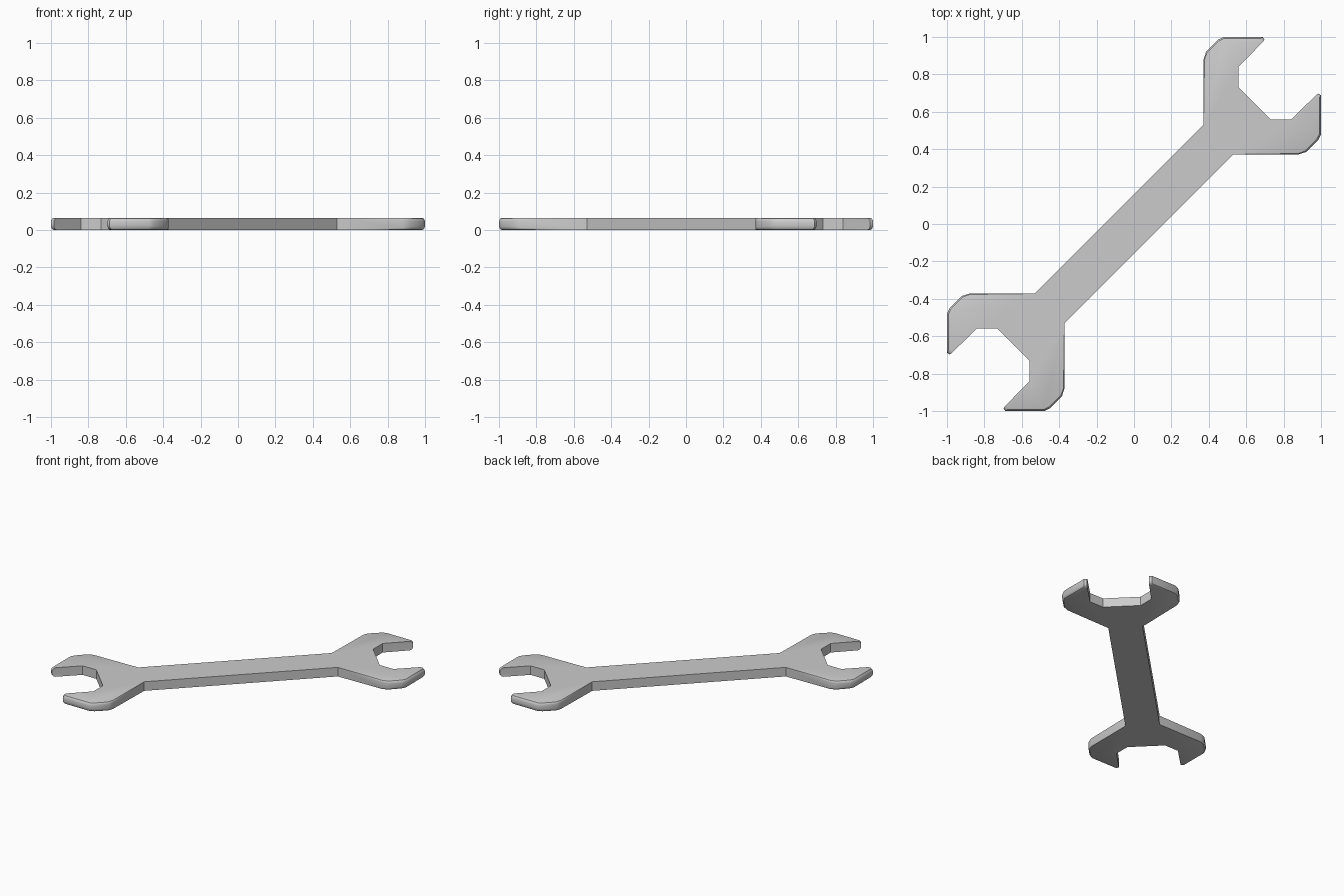
import bpy, bmesh, math

if "Cube" in bpy.data.objects:
    bpy.data.objects.remove(bpy.data.objects["Cube"])

H = 0.065      # plate thickness
STEPS = 3      # segments of the edge rounding

# Half of one jaw head: outline x, y, inset x, y on the flat faces, rounding height
half_head = [
    (0.372, 0.53, 0.372, 0.53, 0.0),
    (0.372, 0.88, 0.382, 0.88, 0.012),
    (0.385, 0.92, 0.396, 0.912, 0.016),
    (0.448, 0.984, 0.458, 0.97, 0.02),
    (0.478, 1.0, 0.483, 0.984, 0.023),
    (0.688, 1.0, 0.668, 0.984, 0.025),
    (0.698, 0.985, 0.683, 0.967, 0.025),
    (0.558, 0.84, 0.558, 0.84, 0.0),
    (0.558, 0.732, 0.558, 0.732, 0.0),
]
# Mirror over the handle axis, then turn half a circle for the other head
head = half_head + [(y, x, v, u, r) for x, y, u, v, r in reversed(half_head)]
outline = head + [(-x, -y, -u, -v, r) for x, y, u, v, r in head]

bm = bmesh.new()


def ring(t, upper):
    """Loop of vertices: t = 0 on the flat face, t = 1 at the side wall."""
    a = t * math.pi / 2
    verts = []
    for x, y, u, v, r in outline:
        z = r * (1 - math.cos(a))
        s = math.sin(a)
        verts.append(bm.verts.new((u + (x - u) * s, v + (y - v) * s,
                                   H - z if upper else z)))
    return verts


rings = [ring(i / STEPS, False) for i in range(STEPS + 1)]
rings += [ring(i / STEPS, True) for i in range(STEPS, -1, -1)]

# Flat faces and rounded rim
bm.faces.new(rings[0])
bm.faces.new(rings[-1])
n = len(outline)
for lo, hi in zip(rings, rings[1:]):
    for i in range(n):
        j = (i + 1) % n
        bm.faces.new((lo[i], lo[j], hi[j], hi[i]))
bmesh.ops.remove_doubles(bm, verts=bm.verts, dist=0.0005)
bmesh.ops.recalc_face_normals(bm, faces=bm.faces)

mesh = bpy.data.meshes.new("spanner")
bm.to_mesh(mesh)
bm.free()
spanner = bpy.data.objects.new("double_ended_spanner", mesh)
bpy.context.collection.objects.link(spanner)
bpy.context.view_layer.objects.active = spanner
spanner.select_set(True)
bpy.ops.object.shade_smooth_by_angle(angle=math.radians(32))
